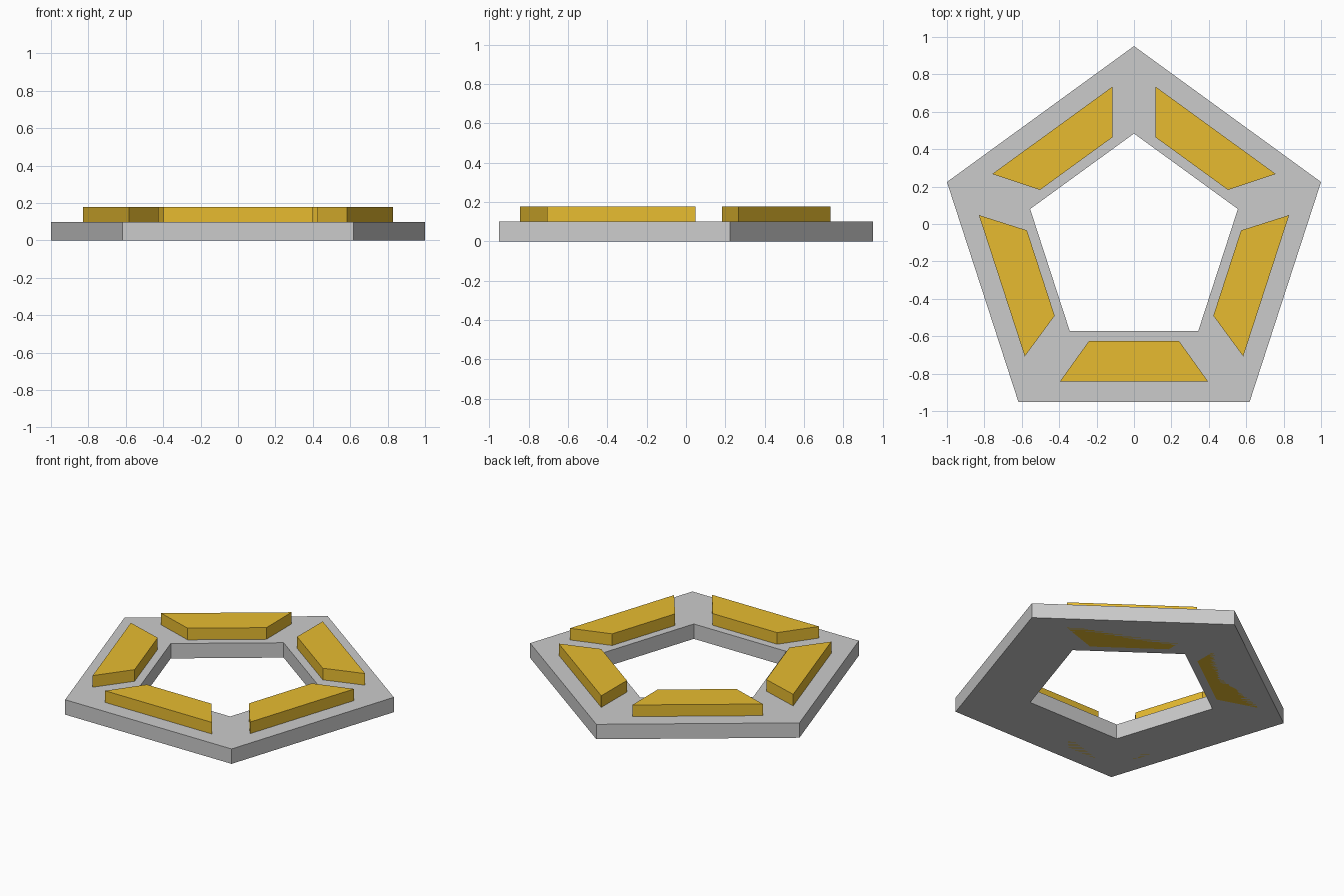
import bpy, bmesh
from math import radians, sin, cos, pi
from mathutils import Matrix

if "Cube" in bpy.data.objects:
    bpy.data.objects.remove(bpy.data.objects["Cube"])

CY = -0.1004                    # centre of the pentagon
R_OUT, R_IN, H = 1.0515, 0.584, 0.10
PAD_TOP = 0.178


def finish(name, bm, mat=None):
    bmesh.ops.recalc_face_normals(bm, faces=bm.faces)
    me = bpy.data.meshes.new(name)
    bm.to_mesh(me)
    bm.free()
    ob = bpy.data.objects.new(name, me)
    bpy.context.collection.objects.link(ob)
    if mat:
        me.materials.append(mat)
    return ob


# Pentagonal ring base
bm = bmesh.new()
loops = []
for r, z in ((R_OUT, 0), (R_OUT, H), (R_IN, H), (R_IN, 0)):
    loops.append([bm.verts.new((r * cos(pi / 2 + i * 2 * pi / 5),
                                CY + r * sin(pi / 2 + i * 2 * pi / 5), z))
                  for i in range(5)])
for k in range(4):
    a, b = loops[k], loops[(k + 1) % 4]
    for i in range(5):
        j = (i + 1) % 5
        bm.faces.new((a[i], a[j], b[j], b[i]))
finish("ring_base", bm)

# Orange trapezoid pads, one per side, set through the base
orange = bpy.data.materials.new("orange")
orange.diffuse_color = (0.8, 0.5, 0.03, 1)
orange.use_nodes = True
orange.node_tree.nodes["Principled BSDF"].inputs["Base Color"].default_value = orange.diffuse_color
profile = [(-0.397, -0.743), (0.397, -0.743), (0.24, -0.524), (-0.24, -0.524)]
for n in range(5):
    bm = bmesh.new()
    face = bm.faces.new([bm.verts.new((x, y, 0)) for x, y in profile])
    ext = bmesh.ops.extrude_face_region(bm, geom=[face], use_keep_orig=True)
    top = [v for v in ext["geom"] if isinstance(v, bmesh.types.BMVert)]
    bmesh.ops.translate(bm, verts=top, vec=(0, 0, PAD_TOP))
    bm.transform(Matrix.Translation((0, CY, 0)) @ Matrix.Rotation(radians(72 * n), 4, 'Z'))
    finish(f"pad_{n + 1}", bm, orange)
